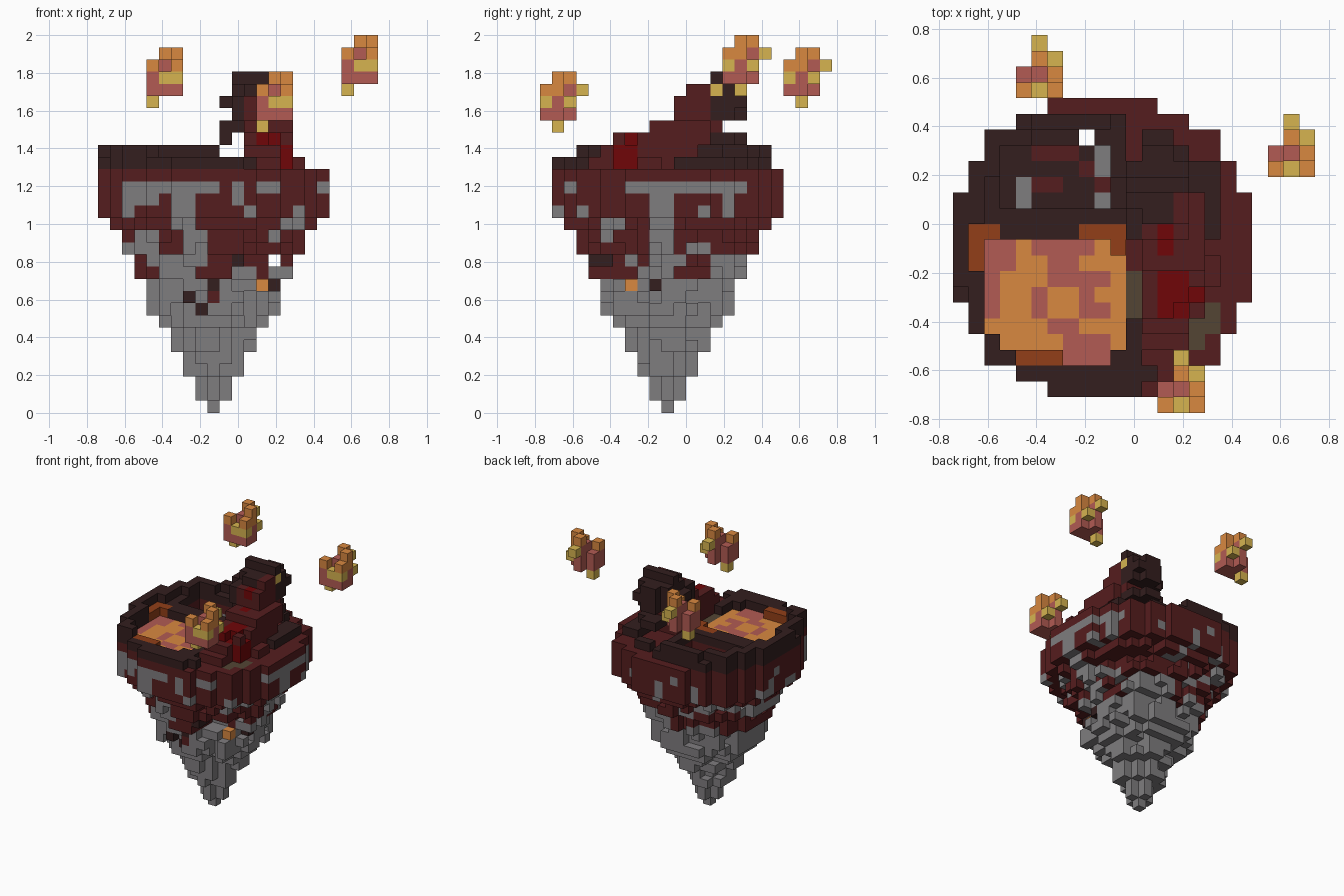
import bpy
import random
from mathutils import Vector, noise

random.seed(4)
V = 2 / 31  # edge of one cube

if "Cube" in bpy.data.objects:
    bpy.data.objects.remove(bpy.data.objects["Cube"], do_unlink=True)

COLOURS = {
    "dark_rock": "331E1E", "brown_rock": "551D1E", "grey_stone": "7F7D7F",
    "orange_lava": "D88840", "pink_lava": "B25B53", "yellow_glow": "D6B450",
    "deep_red": "700608", "hot_rock": "923F18", "olive_rock": "534534",
}
NAMES = list(COLOURS)


def linear(c):
    return c / 12.92 if c <= 0.04045 else ((c + 0.055) / 1.055) ** 2.4


def make_material(name, code):
    rgba = [linear(int(code[n:n + 2], 16) / 255) for n in (0, 2, 4)] + [1]
    mat = bpy.data.materials.new(name)
    mat.use_nodes = True
    mat.diffuse_color = rgba
    bsdf = mat.node_tree.nodes["Principled BSDF"]
    bsdf.inputs["Base Color"].default_value = rgba
    bsdf.inputs["Roughness"].default_value = 0.9
    return mat


MATERIALS = [make_material(n, c) for n, c in COLOURS.items()]


def box(i0, i1, j0, j1, k0, k1):
    return [(i, j, k) for i in range(i0, i1 + 1)
            for j in range(j0, j1 + 1) for k in range(k0, k1 + 1)]


def fill(part, colour, *boxes):
    for b in boxes:
        for cell in box(*b):
            part[cell] = colour


# Floating island: an upside-down stepped cone, half width per layer
HALF = [0, 1, 1, 2, 2, 3, 3, 4, 5, 5, 5, 6, 6, 7, 7, 8, 9, 9, 9, 9]
CI, CJ, TOP = 9, 10, 19


def in_disc(i, j, radius):
    reach = max(radius, 0) + 0.28
    return abs(i - CI) ** 2.5 + abs(j - CJ) ** 2.5 <= reach ** 2.5


# Grey patches as (along, along, low, high) on the front and right-hand flanks
FRONT_GREY = [(2, 9, 18, 18), (2, 4, 17, 17), (1, 2, 16, 16), (6, 7, 15, 17),
              (7, 8, 13, 14), (11, 11, 17, 18), (13, 14, 18, 18), (12, 12, 16, 16),
              (16, 16, 15, 16), (18, 18, 16, 17), (14, 14, 14, 14), (4, 4, 14, 14)]
SIDE_GREY = [(9, 10, 11, 18), (2, 2, 17, 18), (7, 8, 18, 18), (11, 16, 18, 18),
             (19, 19, 18, 18), (15, 15, 16, 17), (13, 13, 16, 16), (5, 6, 15, 15),
             (12, 13, 13, 13), (16, 16, 14, 14)]


def island_colour(i, j, k):
    n = noise.noise(Vector((i, j, k * 1.3)) * 0.37)
    if k == TOP:
        return "brown_rock"
    if k <= 10:
        return "grey_stone"
    if k <= 12:
        return "grey_stone" if n > -0.05 else "brown_rock"
    di, dj = i - CI, j - CJ
    if dj < 0 and abs(dj) >= abs(di):
        grey = any(a <= i <= b and c <= k <= d for a, b, c, d in FRONT_GREY)
    elif di > 0 and di >= abs(dj):
        grey = any(a <= j <= b and c <= k <= d for a, b, c, d in SIDE_GREY)
    else:
        grey = n > 0.2
    return "grey_stone" if grey else "brown_rock"


island = {}
for k, half in enumerate(HALF):
    for i, j, _ in box(0, 18, 1, 19, 0, 0):
        chipped = random.random() < 0.3 and k < 16 and i != CI and j != CJ
        if in_disc(i, j, half - 0.9 * chipped):
            island[i, j, k] = island_colour(i, j, k)

# Ledge cave in the front right flank, and the shaft through the back
for cell in box(11, 15, 3, 7, 11, 12) + box(14, 14, 1, 19, 12, 12) + box(8, 8, 17, 17, 0, TOP):
    island.pop(cell, None)
fill(island, "dark_rock", (11, 11, 4, 5, 12, 12), (8, 8, 6, 6, 8, 8), (7, 7, 5, 5, 9, 9),
     (9, 9, 5, 5, 10, 10), (14, 14, 9, 9, 10, 10))
fill(island, "brown_rock", (9, 9, 5, 5, 9, 9))
fill(island, "orange_lava", (13, 13, 7, 7, 10, 10))

# Sunken pit behind the lava
PIT = {(i, j) for i, j, _ in box(3, 9, 13, 16, 0, 0)}
for i, j in sorted(PIT):
    for k in (18, 19):
        island.pop((i, j, k), None)
    island[i, j, 17] = random.choice(["dark_rock", "brown_rock"])
fill(island, "grey_stone", (4, 4, 13, 14, 17, 17), (9, 9, 13, 13, 17, 17),
     (9, 9, 15, 16, 17, 17))
fill(island, "olive_rock", (11, 12, 6, 8, TOP, TOP), (15, 16, 5, 6, TOP, TOP),
     (15, 15, 4, 4, TOP, TOP))

# Lava pool with swirls
lava = {}
fill(lava, "orange_lava", (2, 10, 4, 10, TOP, TOP), (7, 9, 3, 3, TOP, TOP))
for a, b, c, d in [(2, 3, 9, 10), (2, 2, 6, 8), (5, 8, 10, 10), (6, 7, 9, 9),
                   (8, 9, 8, 8), (8, 8, 6, 7), (9, 9, 6, 6), (5, 5, 6, 7),
                   (6, 7, 8, 8), (6, 7, 5, 5), (7, 9, 3, 4)]:
    fill(lava, "pink_lava", (a, b, c, d, TOP, TOP))
for cell in [(2, 4, TOP), (10, 10, TOP)]:
    lava.pop(cell)
POOL = {(i, j) for i, j, _ in lava}

# Crater rim: a broken dark wall around the pool and the pit
rim = {}
for i, j, _ in box(0, 10, 1, 18, 0, 0):
    if not in_disc(i, j, 9) or (i, j) in POOL | PIT or (i, j) == (8, 17):
        continue
    rim[i, j, 20] = "dark_rock"
    outer = not in_disc(i, j, 7.4)
    if outer and i < 10 and random.random() < (0.95 if i < 4 else 0.6):
        rim[i, j, 21] = "dark_rock"
fill(rim, "dark_rock", (11, 11, 1, 5, 20, 20))
fill(rim, "hot_rock", (1, 1, 9, 11, 20, 20), (2, 2, 11, 11, 20, 20),
     (8, 10, 11, 11, 20, 20), (10, 10, 10, 10, 20, 20), (4, 6, 3, 3, 20, 20))
for cell in box(1, 2, 9, 11, 21, 21) + box(4, 6, 3, 3, 21, 21):
    rim.pop(cell, None)

# Loose boulders on the open ground
boulders = {}
fill(boulders, "dark_rock", (16, 16, 11, 15, 20, 20), (15, 15, 13, 15, 20, 20),
     (12, 13, 17, 17, 20, 20), (12, 12, 2, 2, 20, 20))
fill(boulders, "brown_rock", (12, 14, 4, 5, 20, 20), (12, 14, 5, 5, 21, 21),
     (16, 16, 8, 9, 20, 20))

# Rising neck with an open-jawed head facing the back
neck = {}
fill(neck, "brown_rock", (12, 15, 6, 12, 20, 21), (12, 15, 9, 13, 22, 22),
     (12, 12, 6, 8, 22, 22), (15, 15, 6, 6, 22, 22), (15, 15, 8, 8, 22, 22),
     (12, 15, 9, 13, 23, 23), (12, 14, 14, 14, 23, 23), (11, 14, 11, 13, 24, 25),
     (14, 14, 12, 13, 26, 26))
fill(neck, "deep_red", (13, 14, 6, 8, 20, 21), (15, 15, 6, 7, 20, 21),
     (13, 14, 7, 8, 22, 22), (13, 13, 6, 6, 22, 22), (13, 13, 10, 10, 23, 23),
     (13, 13, 11, 11, 25, 25))
head = {}
fill(head, "dark_rock", (11, 14, 14, 15, 24, 25), (12, 13, 16, 16, 24, 26),
     (11, 11, 11, 13, 24, 25), (12, 13, 12, 15, 26, 26), (11, 11, 13, 15, 26, 26),
     (14, 14, 15, 15, 26, 26), (14, 14, 16, 16, 25, 25), (11, 14, 14, 14, 27, 27),
     (12, 14, 14, 15, 22, 22), (12, 13, 16, 16, 22, 22), (10, 10, 13, 14, 22, 23),
     (11, 11, 13, 14, 23, 23), (10, 10, 13, 14, 25, 25))
fill(head, "yellow_glow", (14, 14, 14, 14, 26, 26))


# Hovering flame sprite
def flame(i, j, k):
    cells = {}
    shape = {
        "pink_lava": [(0, 1, 1, 1, 1, 2), (0, 2, 0, 0, 1, 1), (0, 0, 0, 0, 2, 2),
                      (1, 1, 2, 2, 1, 3), (2, 2, 1, 1, 1, 2), (1, 1, 1, 1, 3, 3)],
        "orange_lava": [(0, 0, 0, 0, 3, 3), (2, 2, 0, 0, 3, 3), (1, 1, 2, 2, 4, 4),
                        (2, 2, 1, 1, 3, 4)],
        "yellow_glow": [(0, 0, 1, 1, 0, 0), (1, 2, 0, 0, 2, 2), (2, 2, 2, 2, 2, 2),
                        (1, 1, 3, 3, 3, 3)],
    }
    for colour, boxes in shape.items():
        fill(cells, colour, *boxes)
    return {(a + i, b + j, c + k): col for (a, b, c), col in cells.items()}


PARTS = {"island": island, "lava_pool": lava, "crater_rim": rim, "boulders": boulders,
         "neck": neck, "head": head, "front_flame": flame(13, 0, 23),
         "left_flame": flame(20, 15, 26), "back_flame": flame(4, 20, 25)}

# Later parts take over cubes shared with earlier ones
owner = {cell: name for name, part in PARTS.items() for cell in part}


def build(name, part):
    """Turn cubes into a mesh that holds only the exposed faces."""
    verts, faces, slots = {}, [], []
    for cell, colour in part.items():
        if owner[cell] != name:
            continue
        for axis in range(3):
            for side in (0, 1):
                other = list(cell)
                other[axis] += 2 * side - 1
                if tuple(other) in owner:
                    continue
                u, v = (axis + 1) % 3, (axis + 2) % 3
                loop = []
                for du, dv in ((0, 0), (1, 0), (1, 1), (0, 1)):
                    p = list(cell)
                    p[axis] += side
                    p[u] += du
                    p[v] += dv
                    loop.append(verts.setdefault(tuple(p), len(verts)))
                faces.append(loop if side else loop[::-1])
                slots.append(NAMES.index(colour))
    mesh = bpy.data.meshes.new(name)
    mesh.from_pydata([((x - 11.5) * V, (y - 12) * V, z * V) for x, y, z in verts], [], faces)
    for mat in MATERIALS:
        mesh.materials.append(mat)
    for poly, slot in zip(mesh.polygons, slots):
        poly.material_index = slot
    bpy.context.collection.objects.link(bpy.data.objects.new(name, mesh))


for name, part in PARTS.items():
    build(name, part)
